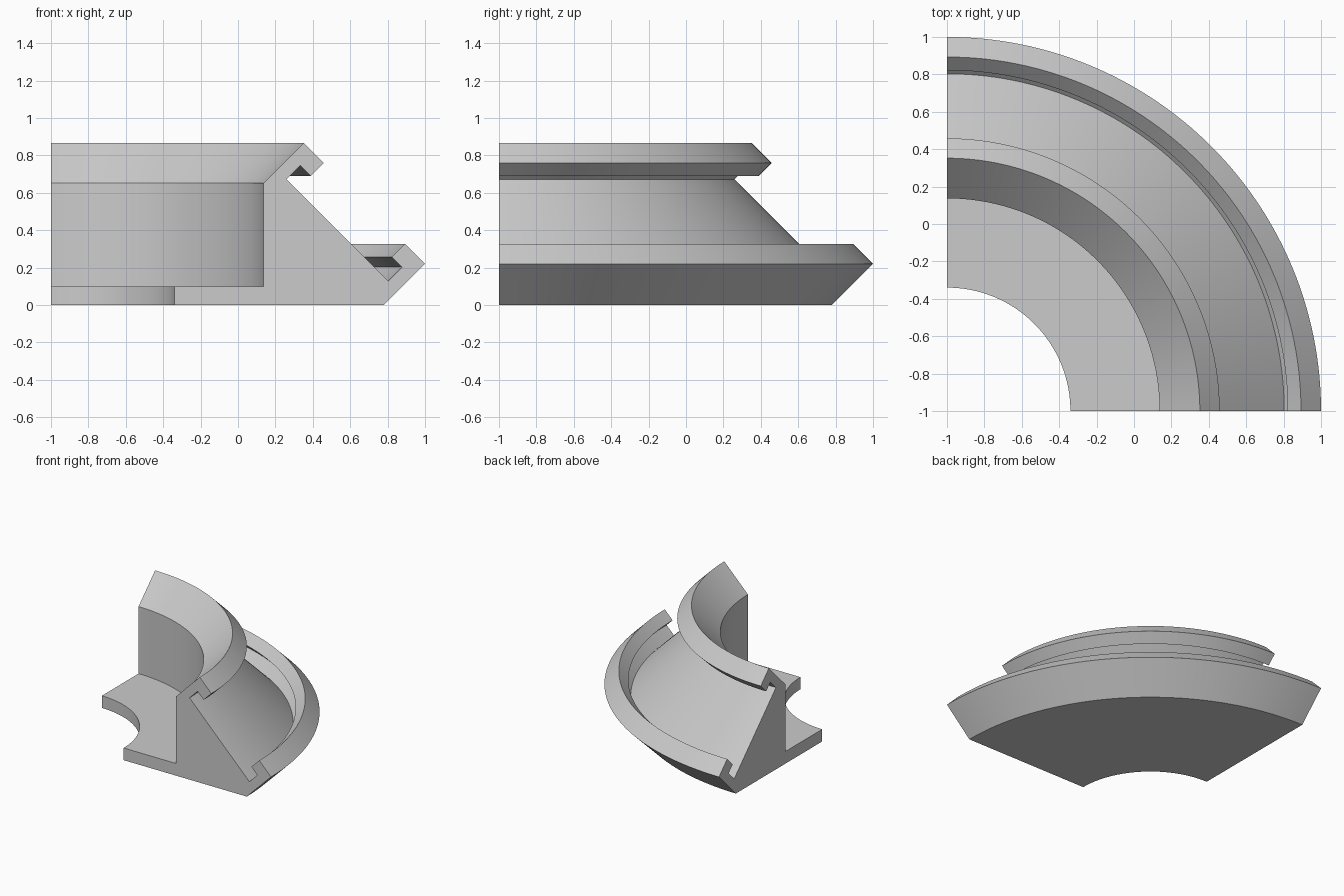
import bpy
import bmesh
import math

default = bpy.data.objects.get("Cube")
if default:
    bpy.data.objects.remove(default)

# Plain grey material
grey = bpy.data.materials.new("plain_grey")
grey.use_nodes = True
colour = (0.6, 0.6, 0.6, 1)
grey.diffuse_color = colour
grey.node_tree.nodes["Principled BSDF"].inputs["Base Color"].default_value = colour

# Cross-section as (radius, height), all slanted sides at 45 degrees
base_flange = [(0.66, 0), (1.78, 0), (2, 0.22)]
lower_slot = [(1.893, 0.327), (1.822, 0.256), (1.876, 0.202), (1.803, 0.129)]
upper_slot = [(1.26, 0.672), (1.333, 0.745), (1.388, 0.69), (1.458, 0.76)]
inner_wall = [(1.352, 0.866), (1.137, 0.651), (1.137, 0.1), (0.66, 0.1)]
section = base_flange + lower_slot + upper_slot + inner_wall

# Sweep the section through a quarter turn about the corner axis
bm = bmesh.new()
verts = [bm.verts.new((r - 1, -1, z)) for r, z in section]
face = bm.faces.new(verts)
bmesh.ops.spin(bm, geom=[face] + face.edges[:] + verts, cent=(-1, -1, 0),
               axis=(0, 0, 1), angle=math.pi / 2, steps=64)
bmesh.ops.recalc_face_normals(bm, faces=bm.faces)
mesh = bpy.data.meshes.new("quarter_ring_rail")
bm.to_mesh(mesh)
bm.free()

rail = bpy.data.objects.new("quarter_ring_rail", mesh)
bpy.context.collection.objects.link(rail)
mesh.materials.append(grey)

# Smooth the curved walls and keep the profile corners crisp
bpy.ops.object.select_all(action="DESELECT")
rail.select_set(True)
bpy.context.view_layer.objects.active = rail
bpy.ops.object.shade_smooth_by_angle(angle=math.radians(30))
